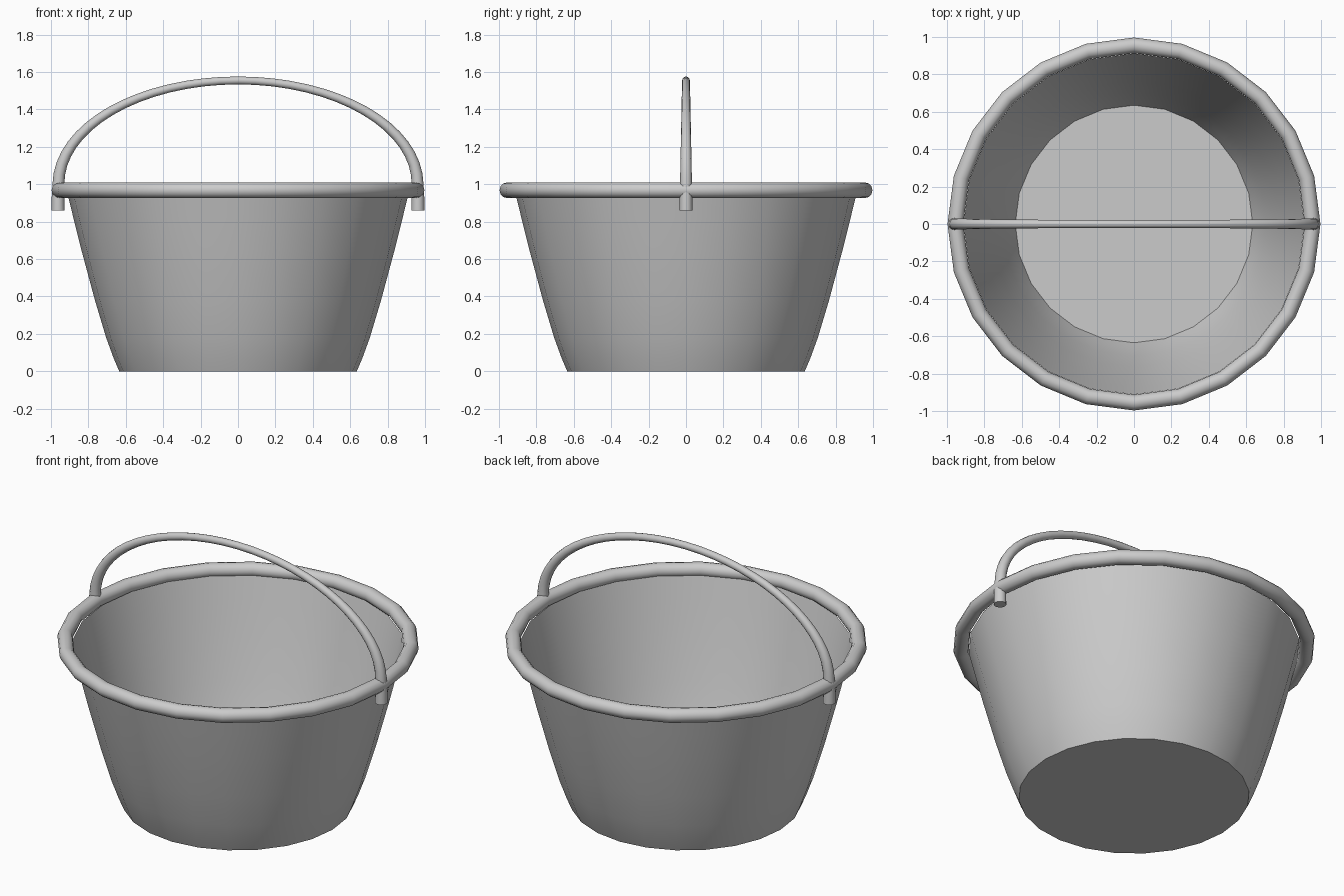
import bpy, bmesh, math

if "Cube" in bpy.data.objects:
    bpy.data.objects.remove(bpy.data.objects["Cube"])

SIDES = 24


def make_object(name, bm, angle=50):
    bmesh.ops.recalc_face_normals(bm, faces=bm.faces)
    mesh = bpy.data.meshes.new(name)
    bm.to_mesh(mesh)
    bm.free()
    obj = bpy.data.objects.new(name, mesh)
    bpy.context.collection.objects.link(obj)
    bpy.ops.object.select_all(action='DESELECT')
    obj.select_set(True)
    bpy.context.view_layer.objects.active = obj
    bpy.ops.object.shade_smooth_by_angle(angle=math.radians(angle))
    return obj


def bridge_rings(bm, rings, closed=False):
    n = len(rings[0])
    pairs = list(zip(rings, rings[1:]))
    if closed:
        pairs.append((rings[-1], rings[0]))
    for a, b in pairs:
        for i in range(n):
            j = (i + 1) % n
            bm.faces.new((a[i], a[j], b[j], b[i]))


def lathe(bm, profile, closed=False):
    rings = []
    for r, z in profile:
        rings.append([bm.verts.new((r * math.sin(math.tau * i / SIDES),
                                    r * math.cos(math.tau * i / SIDES), z))
                      for i in range(SIDES)])
    bridge_rings(bm, rings, closed)
    return rings


# Tapered bucket wall with a flat floor
bm = bmesh.new()
rings = lathe(bm, [(0.635, 0), (0.665, 0.07), (0.705, 0.18), (0.765, 0.38),
                   (0.835, 0.64), (0.88, 0.82), (0.912, 0.95)])
bm.faces.new(rings[0])
make_object("bucket_body", bm, 40)

# Rolled rim
bm = bmesh.new()
lathe(bm, [(0.955 + 0.042 * math.cos(math.tau * k / 12),
            0.968 + 0.042 * math.sin(math.tau * k / 12)) for k in range(12)], True)
make_object("rim", bm, 60)

# Arched handle, thinner at the top, with straight ends hanging below the rim
bm = bmesh.new()
path = [(-0.962, 0.86, 0, 0.035), (-0.962, 0.93, 0, 0.034)]
for k in range(33):
    t = math.pi * k / 32
    path.append((-0.96 * math.cos(t), 1.0 + 0.555 * math.sin(t),
                 math.atan2(0.96 * math.sin(t), 0.555 * math.cos(t)),
                 0.032 - 0.011 * math.sin(t)))
path += [(0.962, 0.93, math.pi, 0.034), (0.962, 0.86, math.pi, 0.035)]
rings = []
for x, z, turn, r in path:
    ring = []
    for k in range(12):
        a = math.tau * k / 12
        off = r * math.cos(a)
        ring.append(bm.verts.new((x + off * math.cos(turn), r * math.sin(a),
                                  z - off * math.sin(turn))))
    rings.append(ring)
bridge_rings(bm, rings)
bm.faces.new(rings[0])
bm.faces.new(rings[-1])
make_object("handle", bm, 50)
